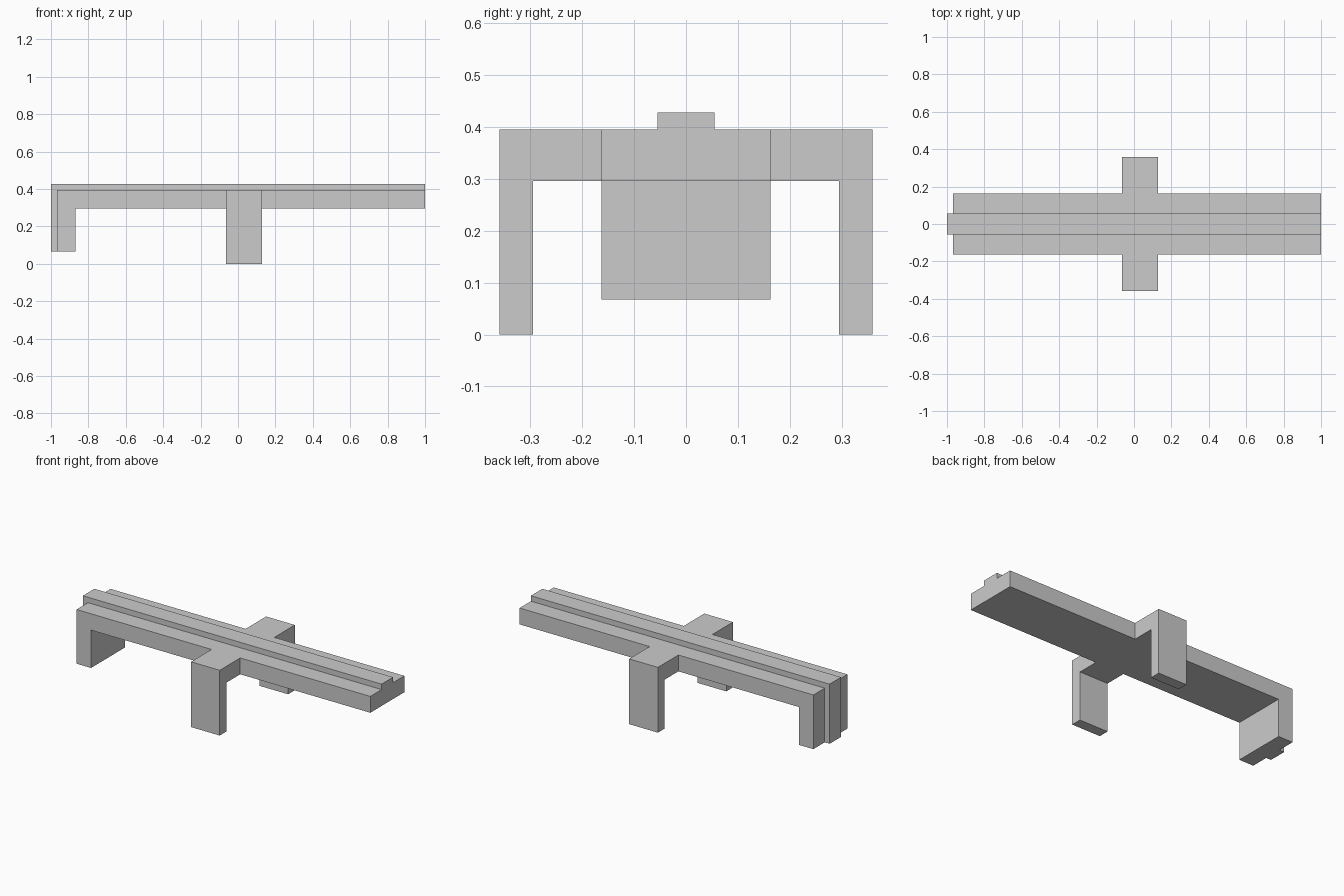
import bpy, bmesh
from mathutils import Vector

if "Cube" in bpy.data.objects:
    bpy.data.objects.remove(bpy.data.objects["Cube"])


def extrude_profile(name, profile, axis, start, end):
    """Extrude a closed (horizontal, z) profile along 'x' or 'y'."""
    bm = bmesh.new()
    if axis == 'y':
        pts = [(h, start, z) for h, z in profile]
        shift = Vector((0, end - start, 0))
    else:
        pts = [(start, h, z) for h, z in profile]
        shift = Vector((end - start, 0, 0))
    face = bm.faces.new([bm.verts.new(p) for p in pts])
    ext = bmesh.ops.extrude_face_region(bm, geom=[face], use_keep_orig=True)
    moved = [g for g in ext['geom'] if isinstance(g, bmesh.types.BMVert)]
    bmesh.ops.translate(bm, verts=moved, vec=shift)
    bmesh.ops.recalc_face_normals(bm, faces=bm.faces)
    mesh = bpy.data.meshes.new(name)
    bm.to_mesh(mesh)
    bm.free()
    obj = bpy.data.objects.new(name, mesh)
    bpy.context.collection.objects.link(obj)
    return obj


def bent_bar(outer, inner, tip, bottom, under, top):
    """L-shaped profile: a vertical leg at outer..inner and an arm out to tip."""
    return [(outer, bottom), (inner, bottom), (inner, under),
            (tip, under), (tip, top), (outer, top)]


UNDER, TOP, RIB_TOP = 0.296, 0.395, 0.428
FOOT = 0.067          # lower end of the bent-down deck
DECK_Y, RIB_Y = 0.163, 0.055

# Long deck folding down into a leg at the left end
extrude_profile("deck", bent_bar(-0.967, -0.87, 1.0, FOOT, UNDER, TOP),
                'y', -DECK_Y, DECK_Y)

# Raised centre rib following the deck over the top and down the end
extrude_profile("centre_rib", bent_bar(-1.0, -0.967, 1.0, FOOT, TOP, RIB_TOP),
                'y', -RIB_Y, RIB_Y)

# Bent side legs, one on each side
for side, s in (("front", -1), ("back", 1)):
    extrude_profile(side + "_leg",
                    bent_bar(s * 0.359, s * 0.295, s * DECK_Y, 0.0, UNDER, TOP),
                    'x', -0.063, 0.129)
